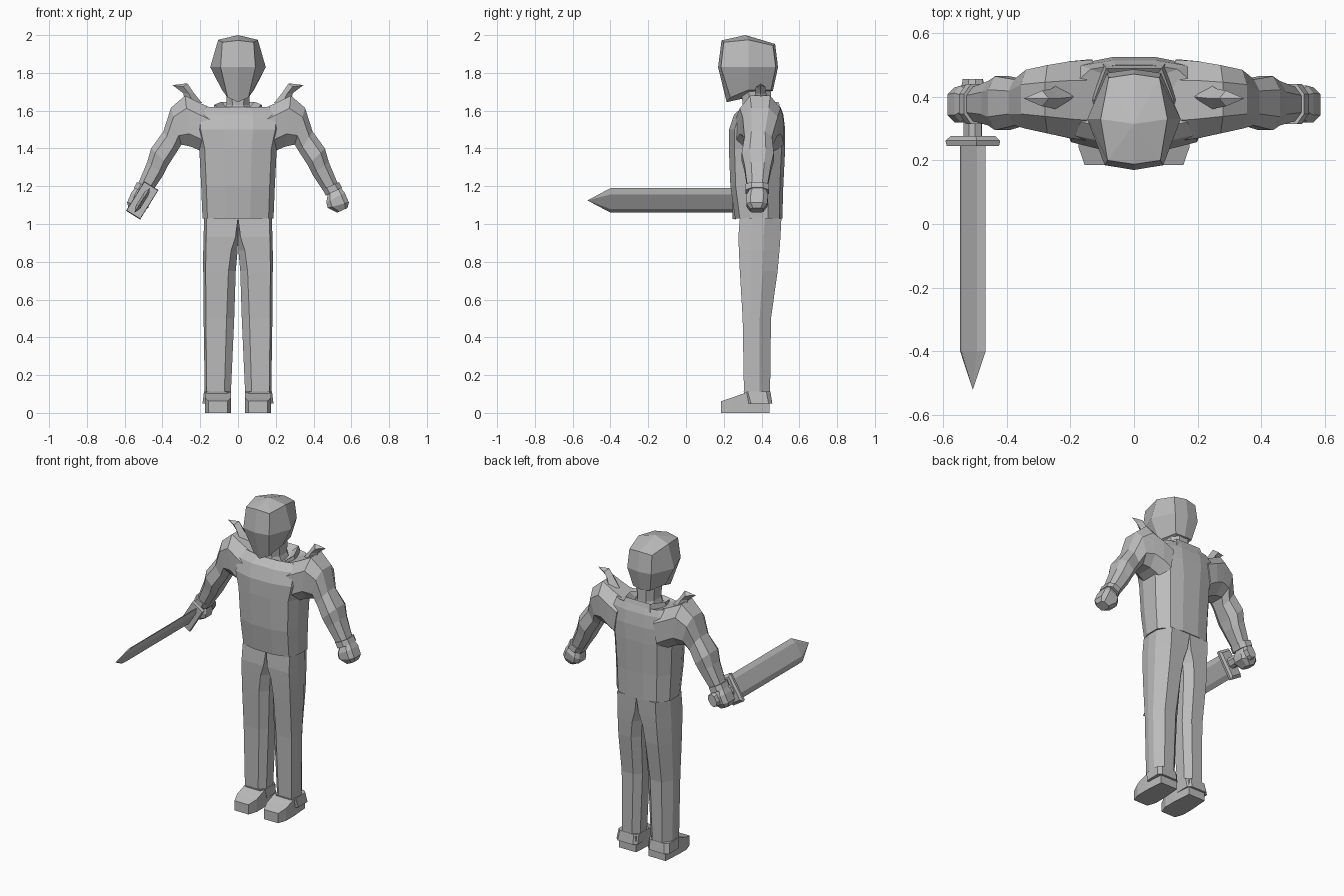
import bpy, bmesh
from mathutils import Vector

grey = bpy.data.materials.new("plain_grey")
grey.diffuse_color = (0.5, 0.5, 0.5, 1)


def loft(name, rings, side=1):
    """Skin closed rings of points; a one-point ring makes a tip. side=-1 mirrors x."""
    bm = bmesh.new()
    vs = [[bm.verts.new((p[0] * side, p[1], p[2])) for p in r] for r in rings]
    for a, b in zip(vs, vs[1:]):
        n = max(len(a), len(b))
        for i in range(n):
            j = (i + 1) % n
            if len(a) == 1:
                bm.faces.new((a[0], b[i], b[j]))
            elif len(b) == 1:
                bm.faces.new((a[i], a[j], b[0]))
            else:
                bm.faces.new((a[i], a[j], b[j], b[i]))
    for r in (vs[0], vs[-1]):
        if len(r) > 2:
            bm.faces.new(r)
    bmesh.ops.recalc_face_normals(bm, faces=bm.faces)
    me = bpy.data.meshes.new(name)
    bm.to_mesh(me)
    bm.free()
    me.materials.append(grey)
    ob = bpy.data.objects.new(name, me)
    bpy.context.collection.objects.link(ob)
    return ob


def ring(c, u, v, shape):
    """Section around c spanned by the half axes u and v."""
    c, u, v = Vector(c), Vector(u), Vector(v)
    return [c + u * a + v * b for a, b in shape]


def level(z, x0, x1, y0, y1, shape):
    """Horizontal section filling a rectangle."""
    return ring(((x0 + x1) / 2, (y0 + y1) / 2, z),
                ((x1 - x0) / 2, 0, 0), (0, (y1 - y0) / 2, 0), shape)


def slanted(out, inn, y0, y1, shape):
    """Limb section between an outer and an inner (x, z) point."""
    return ring(((out[0] + inn[0]) / 2, (y0 + y1) / 2, (out[1] + inn[1]) / 2),
                ((out[0] - inn[0]) / 2, 0, (out[1] - inn[1]) / 2),
                (0, (y1 - y0) / 2, 0), shape)


def octagon(k):
    return [(1, -k), (1, k), (k, 1), (-k, 1), (-1, k), (-1, -k), (-k, -1), (k, -1)]


OCT = octagon(0.5)
BOX = [(1, -1), (1, 1), (-1, 1), (-1, -1)]
DIAMOND = [(1, 0), (0, 1), (-1, 0), (0, -1)]
BODY = [(1, -0.35), (1, 0.4), (0.72, 0.87), (0.3, 1), (-0.3, 1), (-0.72, 0.87),
        (-1, 0.4), (-1, -0.35), (-0.86, -0.8), (-0.35, -1), (0.35, -1), (0.86, -0.8)]

# Torso
loft("torso", [level(z, -w, w, f, b, BODY) for z, w, f, b in (
    (1.03, 0.188, 0.26, 0.51), (1.2, 0.195, 0.235, 0.515), (1.4, 0.205, 0.227, 0.525),
    (1.5, 0.23, 0.228, 0.525), (1.58, 0.23, 0.255, 0.515), (1.62, 0.19, 0.30, 0.50),
    (1.60, 0.09, 0.31, 0.47))])

# Collar dipping to a point at the front
def collar_ring(w, f, b, dz):
    return [(0, f, 1.56 + dz), (w * 0.8, f + 0.04, 1.60 + dz), (w, 0.39, 1.62 + dz),
            (w * 0.7, b, 1.635 + dz), (-w * 0.7, b, 1.635 + dz), (-w, 0.39, 1.62 + dz),
            (-w * 0.8, f + 0.04, 1.60 + dz)]

loft("collar", [collar_ring(0.14, 0.25, 0.505, -0.04), collar_ring(0.125, 0.262, 0.49, 0.012),
                collar_ring(0.09, 0.29, 0.46, -0.015)])

# Neck
loft("neck", [level(1.54, -0.095, 0.095, 0.29, 0.47, OCT),
              level(1.63, -0.06, 0.06, 0.30, 0.45, OCT),
              level(1.74, -0.065, 0.065, 0.29, 0.45, OCT)])

# Head
def head_ring(front, corner, cheek, rear, back):
    m = lambda p: (-p[0], p[1], p[2])
    return [front, corner, cheek, rear, back, m(rear), m(cheek), m(corner)]

loft("head", [
    [(0, 0.33, 1.67)],
    head_ring((0, 0.215, 1.645), (0.055, 0.235, 1.67), (0.085, 0.33, 1.71),
              (0.06, 0.45, 1.71), (0, 0.46, 1.705)),
    head_ring((0, 0.17, 1.83), (0.092, 0.185, 1.83), (0.147, 0.33, 1.83),
              (0.085, 0.475, 1.83), (0, 0.487, 1.83)),
    head_ring((0, 0.188, 1.972), (0.083, 0.2, 1.962), (0.105, 0.33, 1.975),
              (0.08, 0.46, 1.945), (0, 0.472, 1.953)),
    [(0, 0.315, 2.0)]])

# Shoes, trousers, arms and shoulder horns
for side, tag in ((1, "left"), (-1, "right")):
    leg = []
    for z, xi, xo, f, b, k in (
            (1.03, 0, 0.18, 0.285, 0.505, 1), (0.93, 0, 0.182, 0.277, 0.50, 0.85),
            (0.86, 0.002, 0.184, 0.28, 0.495, 0.62), (0.75, 0.012, 0.184, 0.285, 0.485, 0.55),
            (0.5, 0.02, 0.182, 0.30, 0.45, 0.5), (0.1, 0.038, 0.176, 0.307, 0.445, 0.5)):
        leg.append(level(z, xi, xo, f, b, [
            (1, -0.4), (1, 0.2), (0.5, 1), (-k, 1), (-1, 0.5), (-1, -0.5), (-k, -1), (0.85, -1)]))
    loft(tag + "_trouser_leg", leg, side)
    loft(tag + "_trouser_cuff", [level(0.05, 0.036, 0.188, 0.325, 0.457, octagon(0.7)),
                                 level(0.112, 0.036, 0.18, 0.305, 0.447, octagon(0.7))], side)
    loft(tag + "_shoe", [
        [(0.055, 0.185, 0), (0.155, 0.185, 0), (0.155, 0.185, 0.062), (0.055, 0.185, 0.062)],
        [(0.036, 0.24, 0), (0.174, 0.24, 0), (0.174, 0.24, 0.08), (0.036, 0.24, 0.08)],
        [(0.036, 0.32, 0), (0.174, 0.32, 0), (0.174, 0.32, 0.108), (0.036, 0.32, 0.108)],
        [(0.045, 0.443, 0), (0.165, 0.443, 0), (0.165, 0.443, 0.1), (0.045, 0.443, 0.1)]], side)

    # Sleeve flowing out of the shoulder
    loft(tag + "_sleeve", [slanted(o, i, f, b, OCT) for o, i, f, b in (
        ((0.12, 1.605), (0.16, 1.36), 0.26, 0.517), ((0.20, 1.64), (0.205, 1.39), 0.27, 0.512),
        ((0.28, 1.68), (0.25, 1.41), 0.285, 0.50), ((0.355, 1.615), (0.30, 1.42), 0.30, 0.485),
        ((0.395, 1.49), (0.325, 1.38), 0.31, 0.455), ((0.46, 1.40), (0.37, 1.31), 0.295, 0.465),
        ((0.48, 1.33), (0.395, 1.26), 0.31, 0.45), ((0.53, 1.21), (0.455, 1.17), 0.325, 0.43))],
        side)
    loft(tag + "_wrist_band", [slanted((0.535, 1.222), (0.448, 1.183), 0.315, 0.44, OCT),
                               slanted((0.55, 1.192), (0.465, 1.15), 0.315, 0.44, OCT)], side)
    loft(tag + "_hand", [slanted(o, i, f, b, octagon(0.6)) for o, i, f, b in (
        ((0.54, 1.20), (0.475, 1.16), 0.34, 0.42), ((0.565, 1.165), (0.468, 1.115), 0.32, 0.435),
        ((0.587, 1.115), (0.475, 1.085), 0.32, 0.43), ((0.58, 1.085), (0.525, 1.06), 0.34, 0.41))],
        side)
    loft(tag + "_shoulder_horn", [
        slanted((0.285, 1.65), (0.19, 1.64), 0.36, 0.44, DIAMOND),
        slanted((0.288, 1.69), (0.235, 1.695), 0.365, 0.425, DIAMOND),
        slanted((0.31, 1.708), (0.268, 1.745), 0.37, 0.42, DIAMOND),
        [(0.347, 0.395, 1.735)]], side)

# Sword held in the right hand, pointing forward
def sword_ring(y, length, width, shape):
    return ring((-0.507, y, 1.125), Vector((0.53, 0, 0.85)) * length,
                Vector((0.85, 0, -0.53)) * width, shape)

BLADE = [(1, 0), (0.6, 1), (-0.6, 1), (-1, 0), (-0.6, -1), (0.6, -1)]
loft("sword_blade", [sword_ring(0.26, 0.076, 0.014, BLADE), sword_ring(-0.40, 0.076, 0.014, BLADE),
                     [(-0.507, -0.522, 1.125)]])
loft("sword_guard", [sword_ring(0.245, 0.088, 0.042, BOX), sword_ring(0.262, 0.092, 0.044, BOX),
                     sword_ring(0.277, 0.075, 0.035, BOX)])
loft("sword_grip", [sword_ring(0.27, 0.032, 0.024, OCT), sword_ring(0.44, 0.032, 0.024, OCT)])
loft("sword_pommel", [sword_ring(0.43, 0.042, 0.03, OCT), sword_ring(0.457, 0.036, 0.026, OCT)])
